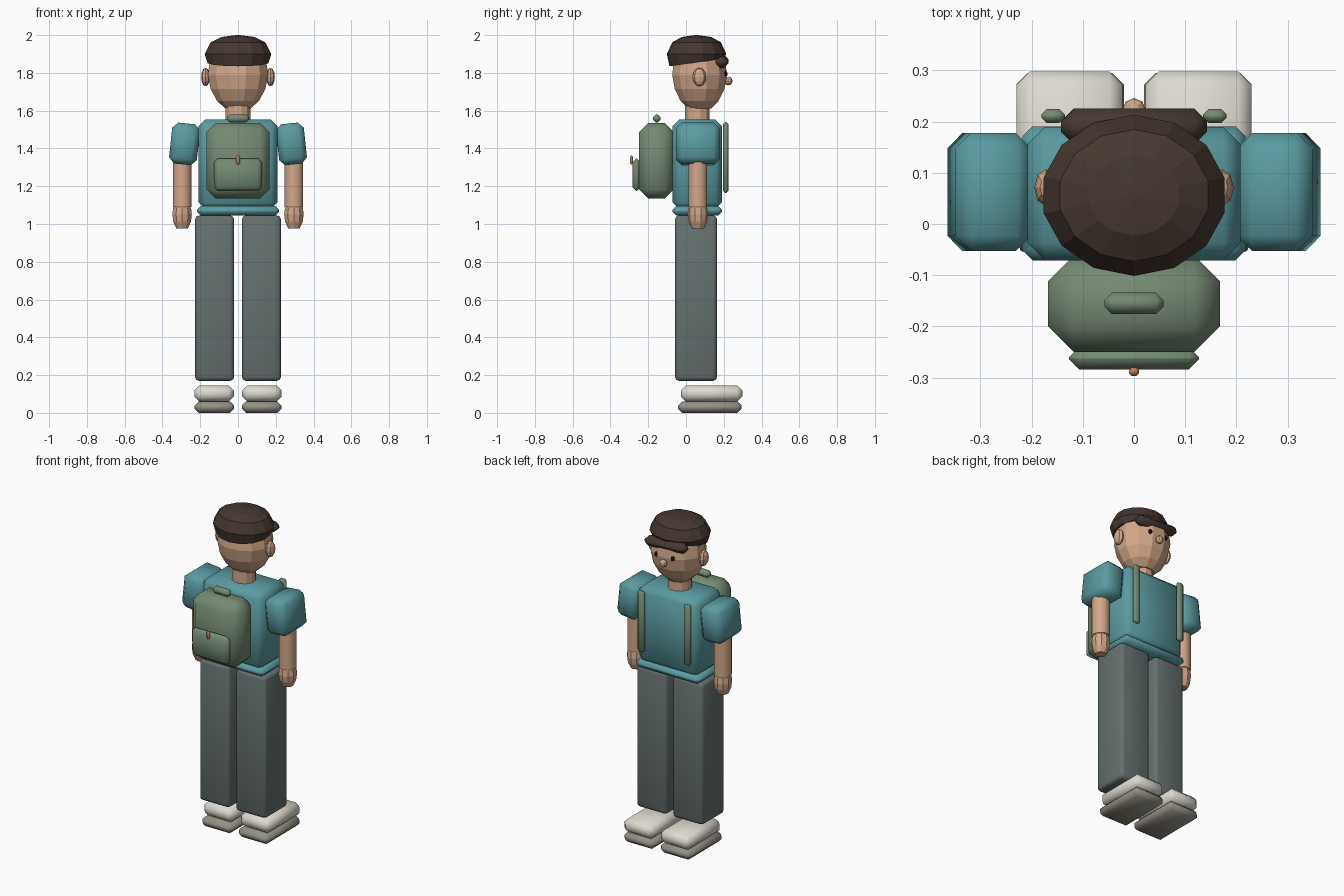
import bpy, bmesh, math

if "Cube" in bpy.data.objects:
    bpy.data.objects.remove(bpy.data.objects["Cube"])


def mat(name, r, g, b):
    """Flat material from 0-255 display values, stored as linear."""
    m = bpy.data.materials.new(name)
    lin = [((c / 255 + 0.055) / 1.055) ** 2.4 for c in (r, g, b)]
    m.diffuse_color = (*lin, 1)
    m.use_nodes = True
    m.node_tree.nodes["Principled BSDF"].inputs["Base Color"].default_value = m.diffuse_color
    return m


TEAL = mat("teal_shirt", 90, 155, 161)
GREEN = mat("sage_green", 117, 138, 115)
GREY = mat("slate_grey", 101, 113, 111)
HAIR = mat("dark_brown", 70, 55, 48)
SKIN = mat("skin", 211, 168, 138)
CREAM = mat("cream_shoe", 222, 219, 208)
SOLE = mat("sole_taupe", 148, 145, 132)
COPPER = mat("copper", 186, 126, 92)
BLACK = mat("near_black", 30, 25, 24)


def finish(name, bm, material, smooth=None):
    bmesh.ops.recalc_face_normals(bm, faces=bm.faces)
    me = bpy.data.meshes.new(name)
    bm.to_mesh(me)
    bm.free()
    ob = bpy.data.objects.new(name, me)
    bpy.context.collection.objects.link(ob)
    me.materials.append(material)
    if smooth:
        bpy.ops.object.select_all(action='DESELECT')
        ob.select_set(True)
        bpy.context.view_layer.objects.active = ob
        bpy.ops.object.shade_smooth_by_angle(angle=math.radians(smooth))
    return ob


def box(name, x, y, z, bevel, material, tilt=0, segments=1):
    """Chamfered box from (min, max) ranges, tilted about the y axis."""
    bm = bmesh.new()
    bmesh.ops.create_cube(bm, size=1)
    size = [r[1] - r[0] for r in (x, y, z)]
    bmesh.ops.scale(bm, verts=bm.verts, vec=size)
    bmesh.ops.bevel(bm, geom=bm.edges[:], offset=bevel, segments=segments,
                    profile=0.5, affect='EDGES')
    ob = finish(name, bm, material, 60)
    ob.location = [sum(r) / 2 for r in (x, y, z)]
    ob.rotation_euler.y = tilt
    return ob


def lathe(name, profile, n, centre, material, sy=1, smooth=None, lift=0):
    """Rings of (radius, z); lift raises the first ring toward the +y side."""
    bm = bmesh.new()
    rings = []
    for i, (r, z) in enumerate(profile):
        ring = []
        for k in range(n):
            a = 2 * math.pi * (k + 0.5) / n
            up = lift * (1 + math.sin(a)) / 2 if i == 0 else 0
            ring.append(bm.verts.new((centre[0] + r * math.cos(a),
                                      centre[1] + sy * r * math.sin(a), z + up)))
        rings.append(ring)
    for a, b in zip(rings, rings[1:]):
        for k in range(n):
            bm.faces.new((a[k], a[(k + 1) % n], b[(k + 1) % n], b[k]))
    bm.faces.new(rings[0])
    bm.faces.new(rings[-1])
    return finish(name, bm, material, smooth)


def ball(name, centre, radii, material, u=8, v=6):
    bm = bmesh.new()
    bmesh.ops.create_uvsphere(bm, u_segments=u, v_segments=v, radius=1)
    bmesh.ops.scale(bm, verts=bm.verts, vec=radii)
    bmesh.ops.translate(bm, verts=bm.verts, vec=centre)
    return finish(name, bm, material)


def span(s, a, b):
    return tuple(sorted((s * a, s * b)))


# Paired parts: shoes, legs, arms, straps, ears and eyes
for side, s in (("left", -1), ("right", 1)):
    box(side + "_sole", span(s, 0.02, 0.23), (-0.042, 0.295), (0, 0.06), 0.022, SOLE)
    box(side + "_shoe", span(s, 0.022, 0.23), (-0.027, 0.298), (0.06, 0.145), 0.026, CREAM)
    box(side + "_trouser_leg", span(s, 0.021, 0.227), (-0.058, 0.164), (0.17, 1.045),
        0.02, GREY, segments=2)
    box(side + "_sleeve", span(s, 0.209, 0.357), (-0.053, 0.178), (1.315, 1.533),
        0.03, TEAL, tilt=-s * math.radians(6))
    arm = (s * 0.296, 0.063)
    lathe(side + "_forearm", [(0.051, 1.09), (0.051, 1.34)], 12, arm, SKIN, smooth=40)
    lathe(side + "_hand", [(0.032, 0.976), (0.049, 1.012), (0.054, 1.05),
                           (0.05, 1.085), (0.04, 1.098)], 10, arm, SKIN)
    box(side + "_strap", span(s, 0.135, 0.181), (0.197, 0.225), (1.165, 1.54), 0.011, GREEN)
    ball(side + "_ear", (s * 0.172, 0.071, 1.778), (0.023, 0.036, 0.049), SKIN)
    ball(side + "_eye", (s * 0.056, 0.209, 1.795), (0.012, 0.011, 0.015), BLACK)

# Shirt
box("shirt_torso", (-0.208, 0.208), (-0.071, 0.19), (1.08, 1.553), 0.034, TEAL)
box("shirt_hem", (-0.218, 0.218), (-0.071, 0.191), (1.045, 1.095), 0.02, TEAL)

# Neck and faceted head
lathe("neck", [(0.068, 1.53), (0.068, 1.66)], 12, (0, 0.06), SKIN)
lathe("head", [(0.07, 1.612), (0.115, 1.652), (0.15, 1.715), (0.165, 1.79),
               (0.155, 1.86), (0.12, 1.915), (0.05, 1.95)],
      12, (0, 0.072), SKIN, sy=0.91)
ball("nose", (0, 0.223, 1.757), (0.023, 0.023, 0.023), SKIN)

# Hair cap with a rim that rises toward the face, plus fringe
lathe("hair_cap", [(0.165, 1.835), (0.181, 1.9), (0.148, 1.962), (0.09, 1.99), (0.01, 2.0)],
      14, (0, 0.056), HAIR, sy=0.87, lift=0.04)
box("hair_fringe", (-0.143, 0.143), (0.155, 0.226), (1.832, 1.892), 0.026, HAIR,
    tilt=math.radians(3))

# Backpack
box("backpack_body", (-0.168, 0.168), (-0.25, -0.062), (1.135, 1.535), 0.05, GREEN)
box("backpack_pocket", (-0.127, 0.127), (-0.284, -0.24), (1.175, 1.347), 0.02, GREEN)
box("backpack_handle", (-0.058, 0.058), (-0.176, -0.134), (1.537, 1.58), 0.015, GREEN)
box("zip_pull", (-0.01, 0.01), (-0.297, -0.28), (1.315, 1.362), 0.006, COPPER)
